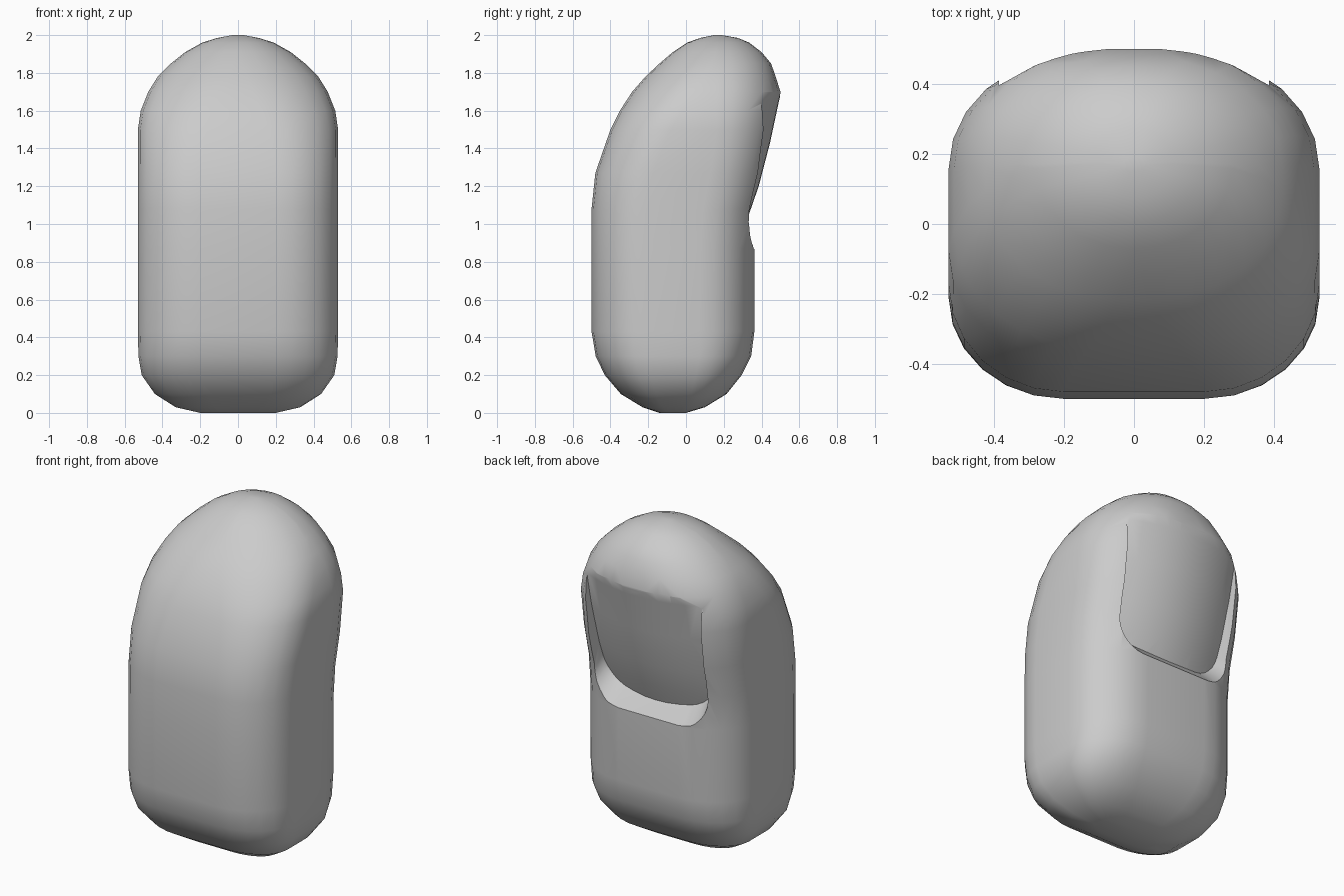
import bpy
import bmesh
import math

default_cube = bpy.data.objects.get("Cube")
if default_cube:
    bpy.data.objects.remove(default_cube, do_unlink=True)


def make_material(name, colour):
    material = bpy.data.materials.new(name)
    material.use_nodes = True
    material.diffuse_color = colour
    material.node_tree.nodes["Principled BSDF"].inputs["Base Color"].default_value = colour
    return material


def loft(name, rings):
    """Skin closed rings of equal length and cap both ends."""
    bm = bmesh.new()
    loops = [[bm.verts.new(point) for point in ring] for ring in rings]
    count = len(loops[0])
    for lower, upper in zip(loops, loops[1:]):
        for i in range(count):
            j = (i + 1) % count
            bm.faces.new((lower[i], lower[j], upper[j], upper[i]))
    bm.faces.new(list(reversed(loops[0])))
    bm.faces.new(loops[-1])
    bmesh.ops.recalc_face_normals(bm, faces=bm.faces)
    mesh = bpy.data.meshes.new(name)
    bm.to_mesh(mesh)
    bm.free()
    obj = bpy.data.objects.new(name, mesh)
    bpy.context.collection.objects.link(obj)
    return obj


def rounded_outline(half_a, half_b, radius_a, radius_b, steps=6):
    """Counter-clockwise rectangle with elliptical corners."""
    points = []
    for quarter, (sa, sb) in enumerate(((1, 1), (-1, 1), (-1, -1), (1, -1))):
        for i in range(steps + 1):
            angle = math.pi / 2 * (quarter + i / steps)
            points.append((sa * (half_a - radius_a) + radius_a * math.cos(angle),
                           sb * (half_b - radius_b) + radius_b * math.sin(angle)))
    return points


def subtract(target, cutter):
    """Cut one solid from another and drop the helper."""
    cutter.hide_render = True
    modifier = target.modifiers.new("cut", "BOOLEAN")
    modifier.operation = "DIFFERENCE"
    modifier.solver = "EXACT"
    modifier.object = cutter
    bpy.context.view_layer.objects.active = target
    bpy.ops.object.modifier_apply(modifier=modifier.name)
    bpy.data.objects.remove(cutter, do_unlink=True)


# Body: height, half width, front edge, back edge
profile = [
    (0, .2, -.14, 0), (.03, .33, -.23, .1), (.1, .44, -.345, .215),
    (.2, .51, -.43, .295), (.3, .527, -.478, .345), (.43, .53, -.5, .362),
    (.87, .53, -.5, .362), (1.08, .53, -.5, .385), (1.27, .53, -.48, .435),
    (1.5, .53, -.4, .48), (1.6, .515, -.35, .492), (1.7, .475, -.285, .5),
    (1.78, .425, -.215, .475), (1.85, .355, -.14, .45), (1.91, .28, -.07, .4),
    (1.96, .19, .005, .335), (1.985, .11, .075, .275), (2, .03, .15, .19),
]
rings = []
for z, width, front, back in profile:
    roundness = .62 + .35 * min(1, max(0, (z - 1.4) / .5))
    depth = (back - front) / 2
    middle = (back + front) / 2
    outline = rounded_outline(width, depth, width * roundness,
                              depth * (roundness + .12 * (1 - roundness)))
    rings.append([(x, middle + y, z) for x, y in outline])
body = loft("body", rings)

# Recess floor: a leaning plate, domed across its width
floor_line = [(.7, .21), (.93, .285), (1.05, .333), (1.2, .385),
              (1.43, .445), (1.65, .492), (1.9, .56), (2.3, .66)]
columns = [i / 8 for i in range(-8, 9)]
floor_rings = []
for z, y in floor_line:
    arc = [(.6 * t, y - .09 * (t * .6 / .38) ** 2, z) for t in columns]
    floor_rings.append(arc + [(.6, -1, z), (-.6, -1, z)])
floor_solid = loft("recess_floor_helper", floor_rings)

# Recess opening: rounded at the bottom, with a sloping ledge
opening_rings = []
for y, half_width, bottom in ((.1, .35, 1.1), (.28, .37, .95), (.36, .385, .87), (.8, .4, .5)):
    half_height = (2.2 - bottom) / 2
    outline = rounded_outline(half_width, half_height, .15, .15)
    opening_rings.append([(x, y, bottom + half_height + z) for x, z in outline])
opening = loft("recess_opening_helper", opening_rings)

subtract(opening, floor_solid)
subtract(body, opening)

# Finish
body.data.materials.clear()
body.data.materials.append(make_material("plain grey", (.6, .6, .6, 1)))
bpy.ops.object.select_all(action="DESELECT")
body.select_set(True)
bpy.context.view_layer.objects.active = body
bpy.ops.object.shade_smooth_by_angle(angle=math.radians(35))
